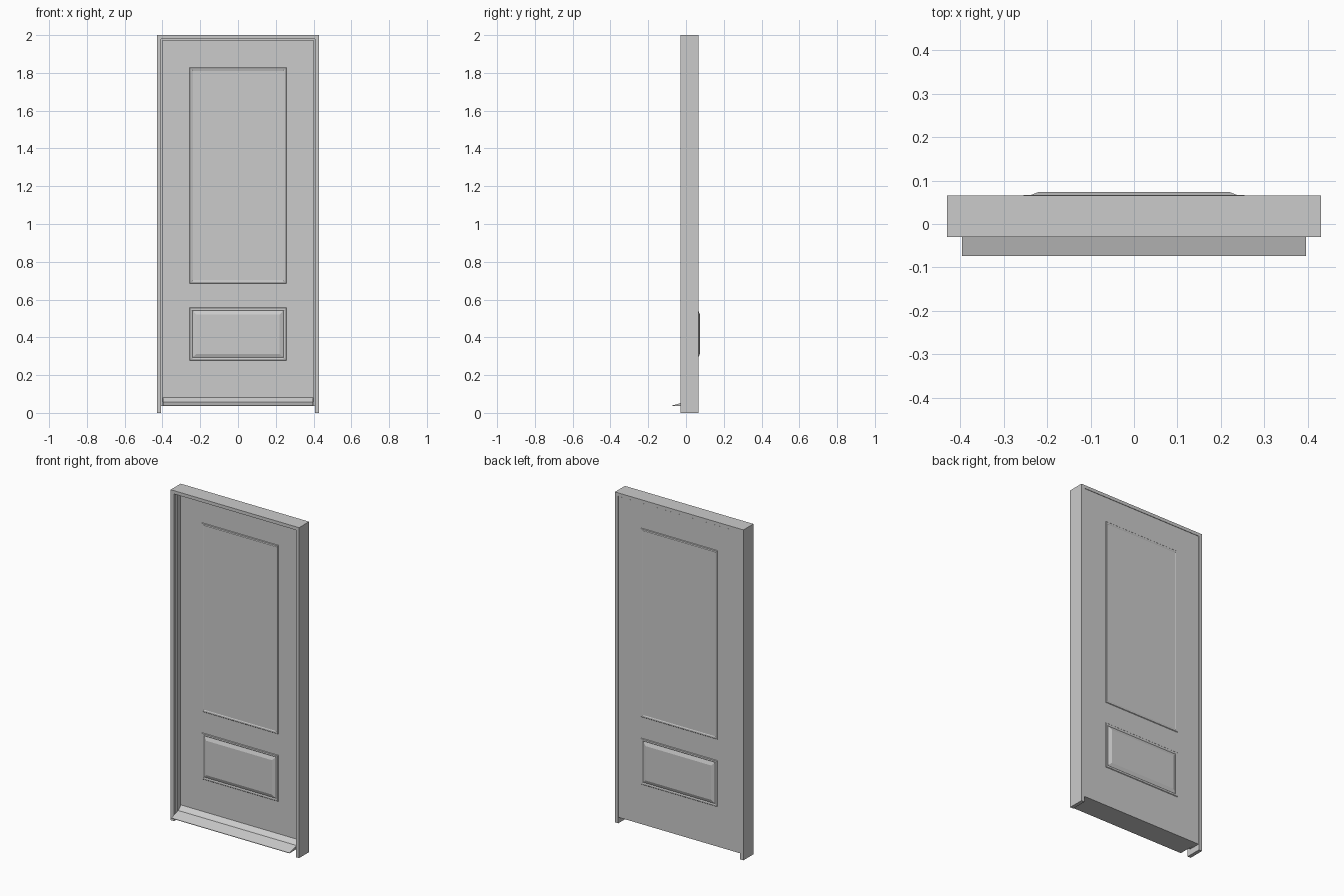
import bpy, bmesh
from mathutils import Vector

if "Cube" in bpy.data.objects:
    bpy.data.objects.remove(bpy.data.objects["Cube"])


def finish(name, bm):
    bmesh.ops.recalc_face_normals(bm, faces=bm.faces[:])
    me = bpy.data.meshes.new(name)
    bm.to_mesh(me)
    bm.free()
    ob = bpy.data.objects.new(name, me)
    bpy.context.collection.objects.link(ob)
    return ob


def prism(name, pts, offset):
    """Polygon of 3D points swept along an offset."""
    bm = bmesh.new()
    face = bm.faces.new([bm.verts.new(p) for p in pts])
    new = bmesh.ops.extrude_face_region(bm, geom=[face], use_keep_orig=True)["geom"]
    bmesh.ops.translate(bm, vec=Vector(offset),
                        verts=[g for g in new if isinstance(g, bmesh.types.BMVert)])
    return finish(name, bm)


def arch(name, outer, inner, top, under, z0, y0, y1):
    """Two uprights and a head as one U-shaped piece."""
    half = [(outer, top), (outer, z0), (inner, z0), (inner, under)]
    pts = half + [(-x, z) for x, z in reversed(half)]
    return prism(name, [(x, y0, z) for x, z in pts], (0, y1 - y0, 0))


def panel(name, half, z0, z1, y, side, steps):
    """Nested rectangles: each step is (inset, height above the leaf)."""
    bm = bmesh.new()
    prev = None
    for inset, h in steps:
        a, lo, hi = half - inset, z0 + inset, z1 - inset
        ring = [bm.verts.new((x, y + side * h, z))
                for x, z in ((-a, lo), (a, lo), (a, hi), (-a, hi))]
        if prev:
            for i in range(4):
                j = (i + 1) % 4
                bm.faces.new((prev[i], prev[j], ring[j], ring[i]))
        prev = ring
    bm.faces.new(prev)
    return finish(name, bm)


FRONT, BACK = 0.02, 0.064

# Outer frame and the stop inside it
arch("door_frame", 0.43, 0.408, 2.0, 1.98, 0.0, -0.03, 0.0655)
arch("door_stop", 0.408, 0.399, 1.98, 1.972, 0.037, -0.008, FRONT)

# Door leaf
prism("door_leaf", [(-0.4075, FRONT, 0.036), (0.4075, FRONT, 0.036),
                    (0.4075, FRONT, 1.979), (-0.4075, FRONT, 1.979)],
      (0, BACK - FRONT, 0))

# Weather bar at the foot of the leaf
bar = [(-0.0735, 0.036), (-0.0735, 0.039), (-0.006, 0.058), (-0.002, 0.063),
       (FRONT, 0.082), (FRONT, 0.036)]
prism("weather_bar", [(-0.396, y, z) for y, z in bar], (0.792, 0, 0))

# Mouldings and panels, same on both faces
bead = [(0, 0), (0.003, 0.003), (0.011, 0.003), (0.015, 0.0008)]
raised = bead + [(0.018, 0.0025), (0.036, 0.0095)]
for label, y, side in (("front", FRONT, -1), ("back", BACK, 1)):
    panel("upper_panel_" + label, 0.256, 0.685, 1.828, y, side, bead)
    panel("lower_panel_" + label, 0.256, 0.277, 0.557, y, side, raised)
